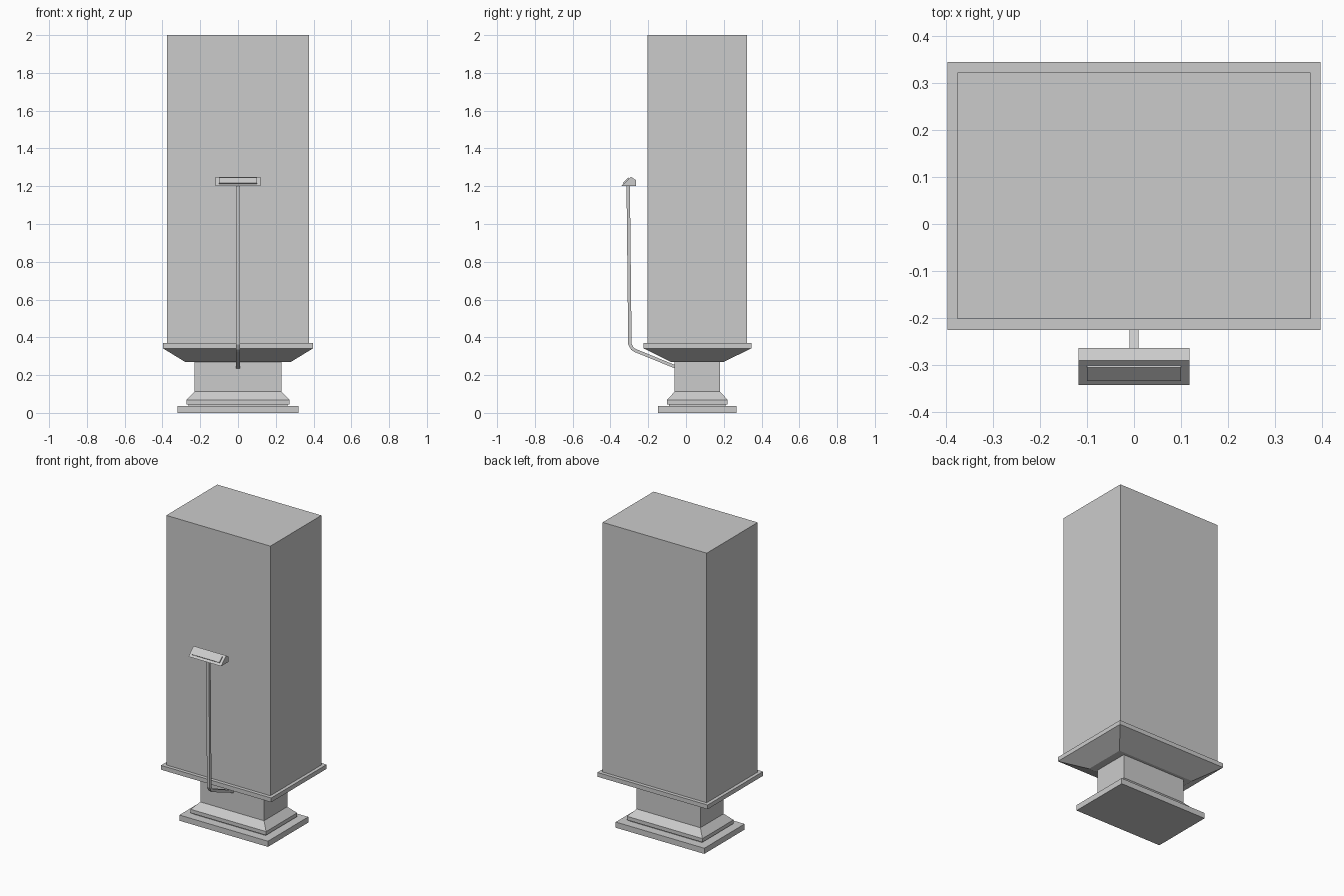
import bpy, bmesh

if "Cube" in bpy.data.objects:
    bpy.data.objects.remove(bpy.data.objects["Cube"])

CY = 0.06  # depth centre of the cabinet and its pedestal


def make_object(name, verts, faces):
    mesh = bpy.data.meshes.new(name)
    mesh.from_pydata(verts, [], faces)
    bm = bmesh.new()
    bm.from_mesh(mesh)
    bmesh.ops.recalc_face_normals(bm, faces=bm.faces)
    bm.to_mesh(mesh)
    bm.free()
    obj = bpy.data.objects.new(name, mesh)
    bpy.context.collection.objects.link(obj)
    return obj


def loft(name, rings):
    """Skin a closed solid through rings with equal point counts."""
    n = len(rings[0])
    verts = [p for ring in rings for p in ring]
    faces = [(r * n + i, r * n + (i + 1) % n, (r + 1) * n + (i + 1) % n, (r + 1) * n + i)
             for r in range(len(rings) - 1) for i in range(n)]
    faces += [tuple(range(n)), tuple(range(len(verts) - n, len(verts)))]
    return make_object(name, verts, faces)


def stepped_block(name, levels):
    """Rectangular solid from (half width, half depth, height) levels."""
    return loft(name, [[(sx * w, CY + sy * d, z)
                        for sx, sy in ((-1, -1), (1, -1), (1, 1), (-1, 1))]
                       for w, d, z in levels])


def side_extrusion(name, profile, half_width):
    """Extrude a (y, z) side profile along x."""
    return loft(name, [[(x, y, z) for y, z in profile]
                       for x in (-half_width, half_width)])


# Pedestal: foot plate, stepped moulding and neck
stepped_block("foot_plate", [(0.32, 0.208, 0), (0.32, 0.208, 0.037)])
stepped_block("base_moulding", [(0.262, 0.15, 0.037), (0.262, 0.15, 0.045),
                                (0.273, 0.16, 0.045), (0.273, 0.16, 0.069),
                                (0.23, 0.12, 0.113)])
stepped_block("neck", [(0.23, 0.12, 0.11), (0.23, 0.12, 0.273)])

# Flared tray with the tall cabinet standing on it
stepped_block("flared_tray", [(0.28, 0.14, 0.27), (0.398, 0.286, 0.342),
                              (0.398, 0.286, 0.37)])
stepped_block("cabinet", [(0.376, 0.263, 0.37), (0.376, 0.263, 2.0)])

# Bent square arm rising in front of the cabinet
path = [(-0.05, 0.236, 0.252), (-0.274, 0.321, 0.338),
        (-0.286, 0.331, 0.345), (-0.298, 0.36, 0.366)]
outer = [(-0.05, 0.232), (-0.274, 0.323), (-0.291, 0.335), (-0.306, 0.362), (-0.315, 1.205)]
inner = [(-0.05, 0.25), (-0.267, 0.339), (-0.279, 0.347), (-0.288, 0.366), (-0.297, 1.205)]
widths = [0.01, 0.01, 0.01, 0.01, 0.01]
loft("arm", [[(-w, *o), (w, *o), (w, *i), (-w, *i)]
             for w, o, i in zip(widths, outer, inner)])

# Wedge-shaped reader head with a raised panel on its slope
side_extrusion("reader_head", [(-0.343, 1.2), (-0.264, 1.2), (-0.264, 1.231),
                               (-0.291, 1.25)], 0.118)
side_extrusion("reader_panel", [(-0.329, 1.21), (-0.335, 1.2165),
                                (-0.306, 1.2455), (-0.300, 1.238)], 0.1)
